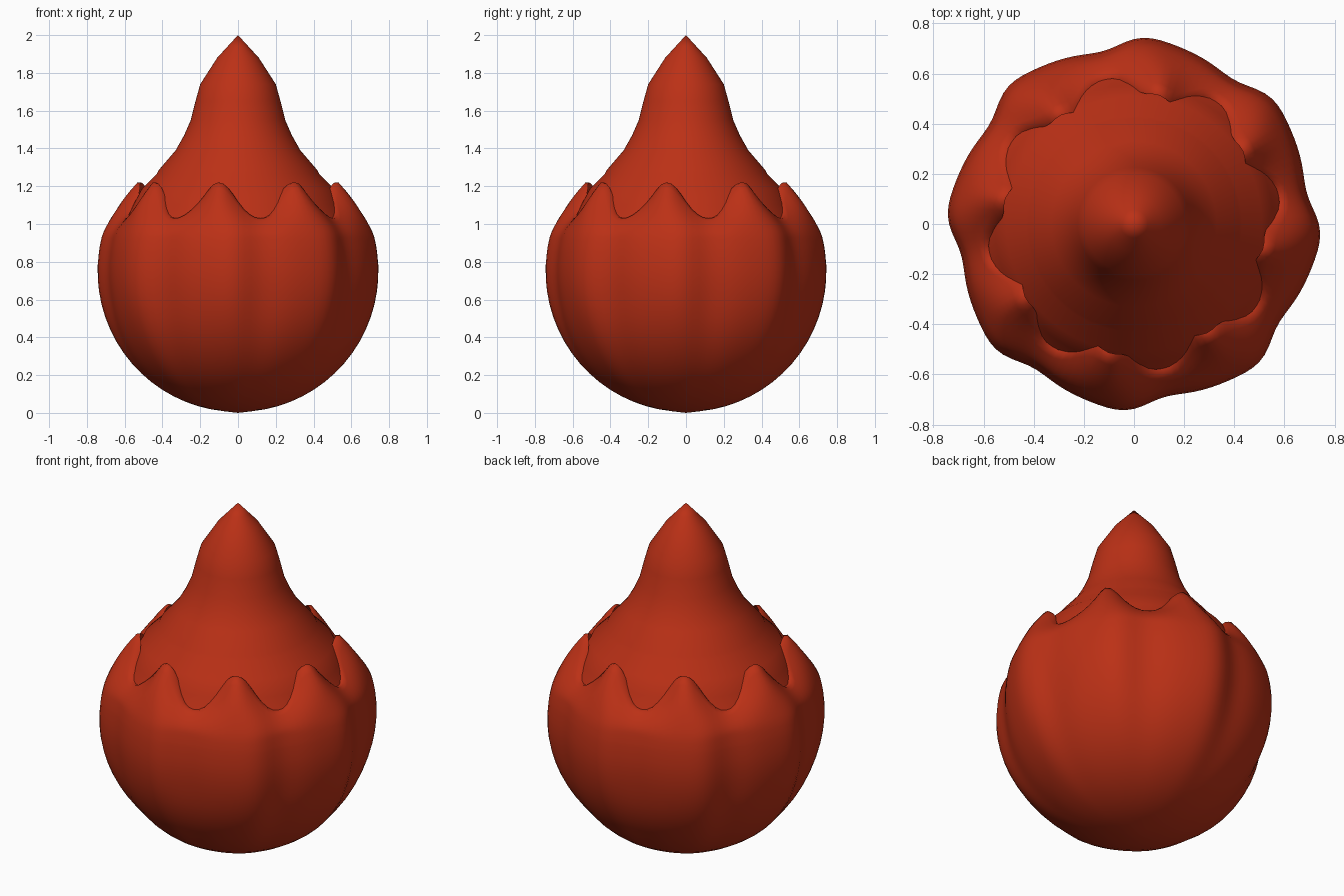
import bpy, bmesh
from math import sin, cos, pi, radians, sqrt

if "Cube" in bpy.data.objects:
    bpy.data.objects.remove(bpy.data.objects["Cube"])

SEG = 128
R, CZ = 0.745, 0.75

red = bpy.data.materials.new("red")
red.diffuse_color = (0.5, 0.03, 0.008, 1)
red.use_nodes = True
red.node_tree.nodes["Principled BSDF"].inputs["Base Color"].default_value = red.diffuse_color


def loft(name, rings, cap_start=None, cap_angle=40):
    """Skin closed rings of points; optionally close the first ring to a tip."""
    bm = bmesh.new()
    rows = [[bm.verts.new(p) for p in ring] for ring in rings]
    for a, b in zip(rows, rows[1:]):
        for i in range(SEG):
            j = (i + 1) % SEG
            bm.faces.new((a[i], a[j], b[j], b[i]))
    if cap_start:
        tip = bm.verts.new(cap_start)
        for i in range(SEG):
            bm.faces.new((tip, rows[0][(i + 1) % SEG], rows[0][i]))
    bmesh.ops.recalc_face_normals(bm, faces=bm.faces)
    me = bpy.data.meshes.new(name)
    bm.to_mesh(me)
    bm.free()
    ob = bpy.data.objects.new(name, me)
    bpy.context.collection.objects.link(ob)
    me.materials.append(red)
    bpy.ops.object.select_all(action='DESELECT')
    ob.select_set(True)
    bpy.context.view_layer.objects.active = ob
    bpy.ops.object.shade_smooth_by_angle(angle=radians(cap_angle))
    return ob


angles = [2 * pi * i / SEG for i in range(SEG)]


def rim_height(a):
    # eight pointed scallops
    c = 0.5 + 0.5 * cos(8 * (a - radians(34)))
    return 1.03 + 0.19 * c ** 1.15


def cup_point(a, z, inset=0.0):
    # sphere with eight skewed lobes that fade towards the bottom
    r = sqrt(max(0, R * R - (z - CZ) ** 2))
    p = 8 * (a - radians(37.5))
    lobe = 0.5 - 0.5 * cos(p - 0.5 * cos(p))
    fade = min(1, max(0, z / 0.6))
    r *= 1 - 0.06 * fade * lobe
    # shoulder curls inward at the rim, most in the valleys
    t = max(0, z - 0.94)
    valley = 0.5 - 0.5 * cos(8 * (a - radians(34)))
    r -= 0.1 * t + 4.0 * t * t * valley
    r -= inset
    return (r * cos(a), r * sin(a), z)


# scalloped cup: round bottom, rising walls, then a thin inner lip
rings = []
for k in range(1, 19):
    th = k / 18 * radians(98)
    rings.append([cup_point(a, CZ - R * cos(th)) for a in angles])
z0 = CZ - R * cos(radians(98))
for k in range(1, 13):
    rings.append([cup_point(a, z0 + (rim_height(a) - z0) * k / 12) for a in angles])
rings.append([cup_point(a, rim_height(a), 0.02) for a in angles])
rings.append([cup_point(a, 0.98 + (rim_height(a) - 0.98) * 0.5, 0.035) for a in angles])
rings.append([cup_point(a, 0.96, 0.06) for a in angles])
loft("scalloped_cup", rings, (0, 0, CZ - R - 0.005), 50)

# pointed core rising out of the cup
profile = [(0.055, 1.94), (0.11, 1.88), (0.2, 1.74), (0.225, 1.65), (0.25, 1.55),
           (0.285, 1.47), (0.33, 1.39), (0.42, 1.285), (0.43, 1.265), (0.51, 1.185),
           (0.555, 1.1), (0.59, 1.02), (0.63, 0.96)]
loft("pointed_core", [[(r * cos(a), r * sin(a), z) for a in angles] for r, z in profile],
     (0, 0, 2.0))
